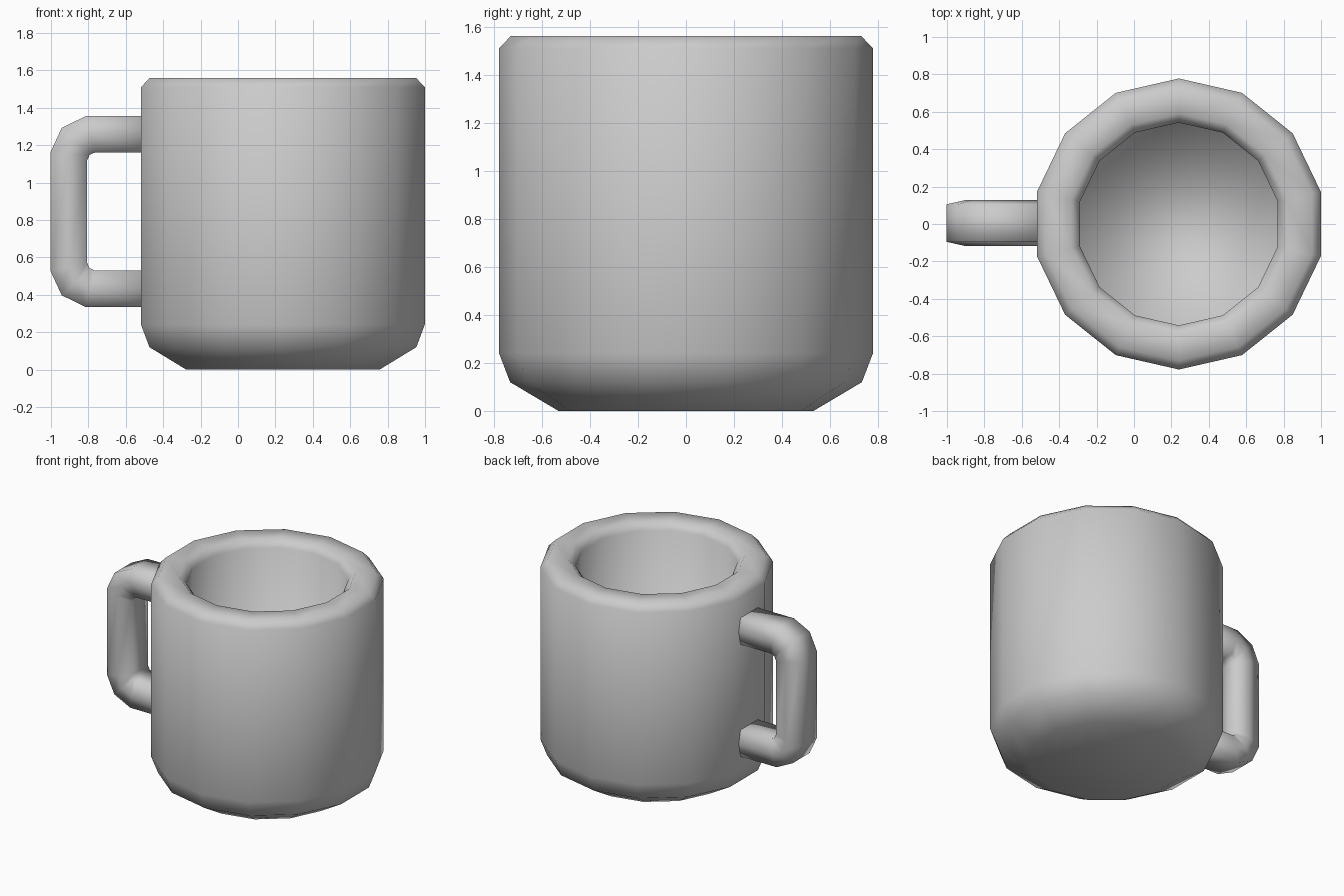
import bpy, bmesh, math
from mathutils import Vector

if "Cube" in bpy.data.objects:
    bpy.data.objects.remove(bpy.data.objects["Cube"])

CX, SIDES = 0.24, 14


def finish(bm, name):
    bmesh.ops.recalc_face_normals(bm, faces=bm.faces)
    mesh = bpy.data.meshes.new(name)
    bm.to_mesh(mesh)
    bm.free()
    for p in mesh.polygons:
        p.use_smooth = True
    obj = bpy.data.objects.new(name, mesh)
    bpy.context.collection.objects.link(obj)
    return obj


def skin(bm, rings):
    """Bridge successive closed rings of points and cap both ends."""
    loops = [[bm.verts.new(p) for p in ring] for ring in rings]
    for a, b in zip(loops, loops[1:]):
        for i in range(len(a)):
            j = (i + 1) % len(a)
            bm.faces.new((a[i], a[j], b[j], b[i]))
    bm.faces.new(loops[0][::-1])
    bm.faces.new(loops[-1])


# Mug body: outer wall, rounded rim, inner wall and floor as one lathe profile
profile = [(0.53, 0), (0.732, 0.12), (0.778, 0.24), (0.778, 1.51), (0.73, 1.56),
           (0.59, 1.56), (0.542, 1.51), (0.542, 0.24)]
angles = [math.pi / 2 + i * math.tau / SIDES for i in range(SIDES)]
bm = bmesh.new()
skin(bm, [[(CX + r * math.cos(a), r * math.sin(a), z) for a in angles] for r, z in profile])
finish(bm, "mug_body")

# Handle: flat-sided section swept along a path mirrored about its mid height
MID = 0.845
half = [(-0.45, 0.413), (-0.79, 0.413), (-0.868, 0.375), (-0.905, 0.295)]
path = [Vector((x, 0, MID + h)) for x, h in half]
path += [Vector((x, 0, MID - h)) for x, h in reversed(half)]
section = [(0.098, 0.1), (0.0, 0.122), (-0.098, 0.1),
           (-0.098, -0.1), (0.0, -0.122), (0.098, -0.1)]
rings = []
for i, p in enumerate(path):
    before = (p - path[i - 1]).normalized() if i else None
    after = (path[i + 1] - p).normalized() if i < len(path) - 1 else None
    before, after = before or after, after or before
    tangent = (before + after).normalized()
    out = Vector((tangent.z, 0, -tangent.x)) / tangent.dot(after)
    rings.append([p + out * u + Vector((0, v + 0.005, 0)) for u, v in section])
bm = bmesh.new()
skin(bm, rings)
finish(bm, "handle")
